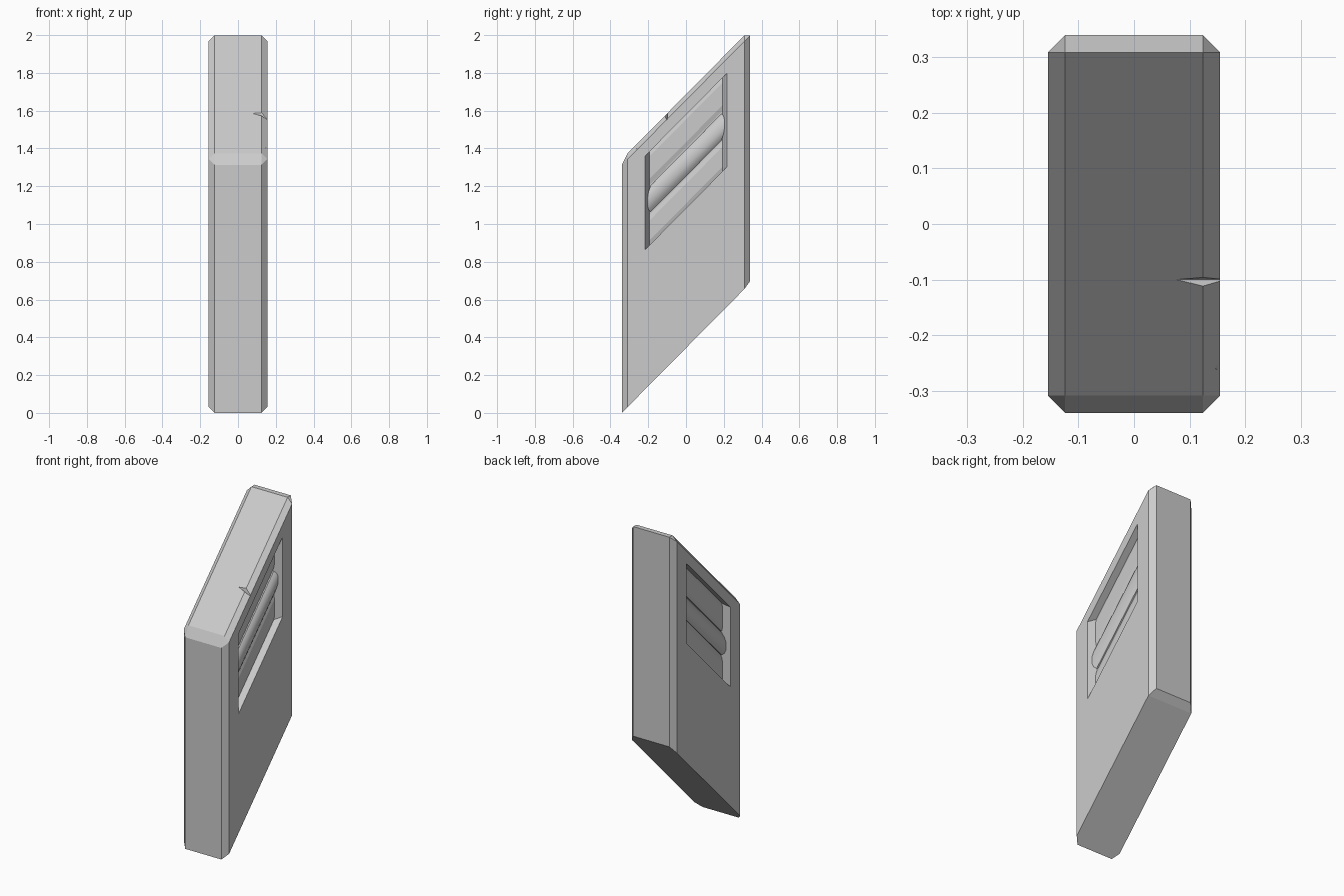
import bpy
import bmesh

cube = bpy.data.objects.get("Cube")
if cube:
    bpy.data.objects.remove(cube, do_unlink=True)

SLOPE = 1.01
HALF_X, HALF_Y, HEIGHT = 0.155, 0.34, 1.343
BEVEL = 0.031
DEPTH = 0.05                       # depth of the side recesses
FLOOR_X = HALF_X - DEPTH

grey = bpy.data.materials.new("stone_grey")
grey.use_nodes = True
grey.diffuse_color = (0.6, 0.6, 0.6, 1)
bsdf = next(n for n in grey.node_tree.nodes if n.type == 'BSDF_PRINCIPLED')
bsdf.inputs["Base Color"].default_value = grey.diffuse_color


def finish(name, bm):
    """Shear the upright part along the slope and make it an object."""
    for v in bm.verts:
        v.co.z += (v.co.y + HALF_Y) * SLOPE
    bmesh.ops.recalc_face_normals(bm, faces=bm.faces)
    mesh = bpy.data.meshes.new(name)
    bm.to_mesh(mesh)
    bm.free()
    mesh.materials.append(grey)
    obj = bpy.data.objects.new(name, mesh)
    bpy.context.collection.objects.link(obj)
    return obj


def hull(name, points):
    """Convex solid around a few points."""
    bm = bmesh.new()
    for p in points:
        bm.verts.new(p)
    bmesh.ops.convex_hull(bm, input=bm.verts)
    bmesh.ops.dissolve_limit(bm, angle_limit=0.01, verts=bm.verts, edges=bm.edges)
    return finish(name, bm)


def cut(target, cutter):
    cutter.hide_render = True
    mod = target.modifiers.new("cut", 'BOOLEAN')
    mod.operation = 'DIFFERENCE'
    mod.solver = 'EXACT'
    mod.object = cutter
    bpy.context.view_layer.objects.active = target
    bpy.ops.object.modifier_apply(modifier=mod.name)
    bpy.data.objects.remove(cutter, do_unlink=True)


# Slanted block with chamfered edges, sharp around the underside
bm = bmesh.new()
bmesh.ops.create_cube(bm, size=1)
for v in bm.verts:
    v.co.x *= HALF_X * 2
    v.co.y *= HALF_Y * 2
    v.co.z = (v.co.z + 0.5) * HEIGHT
edges = [e for e in bm.edges if max(v.co.z for v in e.verts) > 0.1]
bmesh.ops.bevel(bm, geom=edges, offset=BEVEL, segments=1, affect='EDGES')
# Small facet along the lower back edge
bmesh.ops.bisect_plane(bm, geom=bm.verts[:] + bm.edges[:] + bm.faces[:],
                       plane_co=(0, HALF_Y - BEVEL, 0), plane_no=(0, 1, 0), dist=0.001)
for v in bm.verts:
    if v.co.z < 0.01 and v.co.y > HALF_Y - 0.005:
        v.co.z += 0.012
block = finish("block", bm)

# Recess in each side, with sloping front and back walls
LOW, HIGH = 0.74, 1.235
for side in (1, -1):
    rings = ((FLOOR_X, 0.192), (HALF_X, 0.217), (HALF_X + 0.02, 0.217))
    cut(block, hull("recess_cutter", [(side * x, y * s, z) for x, y in rings
                                      for s in (1, -1) for z in (LOW, HIGH)]))

# Gouge across the top and a worn chip along one top edge
cut(block, hull("gouge_cutter", [
    (0.05, -0.1, 1.355), (0.17, -0.088, 1.37), (0.17, -0.12, 1.37),
    (0.17, -0.1, 1.3), (0.12, -0.12, 1.36)]))
cut(block, hull("chip_cutter", [
    (0.2, -0.31, 1.29), (0.2, -0.14, 1.3), (0.2, -0.31, 1.4), (0.2, -0.14, 1.4),
    (0.135, -0.26, 1.36), (0.147, -0.18, 1.345), (0.147, -0.26, 1.318)]))


def panel(name, side, z0, z1):
    """Flat slat with chamfered long edges."""
    profile = ((-0.01, z0), (0.004, z0), (0.01, z0 + 0.03),
               (0.01, z1 - 0.03), (0.004, z1), (-0.01, z1))
    hull(name, [(side * (FLOOR_X + h), s * 0.194, z) for h, z in profile for s in (1, -1)])


def bar(name, side, z0, z1):
    """Rounded rib whose ends come to a blunt point."""
    mid, half = (z0 + z1) / 2, (z1 - z0) / 2
    points = []
    for k, h, end in ((-1, -0.01, 0.185), (-1, 0.008, 0.188), (-0.7, 0.02, 0.198),
                      (-0.3, 0.028, 0.204), (0.3, 0.028, 0.204), (0.7, 0.02, 0.198),
                      (1, 0.008, 0.188), (1, -0.01, 0.185)):
        points += [(side * (FLOOR_X + h), s * end, mid + k * half) for s in (1, -1)]
    obj = hull(name, points)
    bpy.ops.object.select_all(action='DESELECT')
    obj.select_set(True)
    bpy.context.view_layer.objects.active = obj
    bpy.ops.object.shade_smooth_by_angle(angle=0.6)


# Slats and rib in both recesses
for side, label in ((1, "left"), (-1, "right")):
    panel(label + "_lower_slat", side, LOW - 0.005, 0.9)
    bar(label + "_centre_rib", side, 0.91, 1.05)
    panel(label + "_upper_slat", side, 1.06, HIGH + 0.005)
